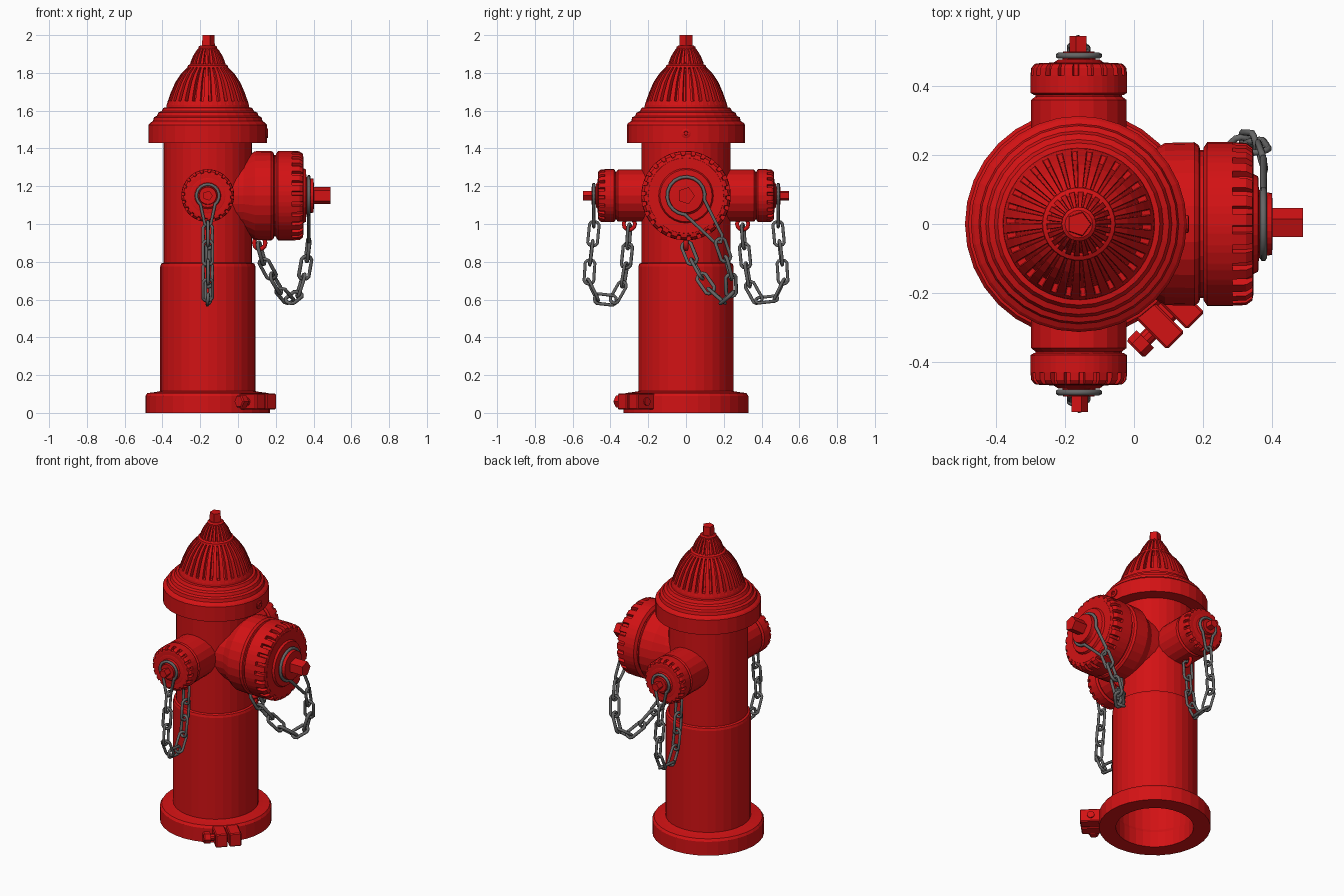
import bpy, bmesh
from math import sin, cos, pi, radians
from mathutils import Vector, Matrix

if "Cube" in bpy.data.objects:
    bpy.data.objects.remove(bpy.data.objects["Cube"])


def material(name, rgb):
    m = bpy.data.materials.new(name)
    m.diffuse_color = (*rgb, 1)
    m.use_nodes = True
    m.node_tree.nodes["Principled BSDF"].inputs["Base Color"].default_value = m.diffuse_color
    return m


RED = material("red_paint", (0.65, 0.006, 0.007))
GREY = material("chain_steel", (0.13, 0.13, 0.13))
CX, NZ = -0.16, 1.15                      # barrel axis, nozzle height


def finish(name, bm, mat=RED):
    bmesh.ops.recalc_face_normals(bm, faces=bm.faces)
    me = bpy.data.meshes.new(name)
    bm.to_mesh(me)
    bm.free()
    ob = bpy.data.objects.new(name, me)
    me.materials.append(mat)
    bpy.context.collection.objects.link(ob)
    return ob


def lathe(name, prof, n, loc=(CX, 0, 0), axis=(0, 0, 1), teeth=False, loop=False, turn=0.0):
    """Spin (radius, height[, groove radius]) points; teeth=True gives n grooves."""
    bm = bmesh.new()
    if teeth:
        angs = [((i + f) * 2 * pi / n, g) for i in range(n)
                for f, g in ((0, 0), (0.58, 0), (0.64, 1), (0.94, 1))]
    else:
        angs = [(i * 2 * pi / n + turn, 0) for i in range(n)]
    rings = []
    for p in prof:
        ring = []
        for a, g in angs:
            r = p[2] if g and len(p) > 2 else p[0]
            ring.append(bm.verts.new((r * cos(a), r * sin(a), p[1])))
        rings.append(ring)
    pairs = list(zip(rings, rings[1:]))
    if loop:
        pairs.append((rings[-1], rings[0]))
    else:
        bm.faces.new(rings[0])
        bm.faces.new(rings[-1])
    for lo, hi in pairs:
        for i in range(len(angs)):
            j = (i + 1) % len(angs)
            bm.faces.new((lo[i], lo[j], hi[j], hi[i]))
    q = Vector(axis).to_track_quat('Z', 'Y')
    bm.transform(Matrix.Translation(loc) @ q.to_matrix().to_4x4())
    return finish(name, bm)


def box(name, size, mat4):
    bm = bmesh.new()
    bmesh.ops.create_cube(bm, size=1, matrix=mat4 @ Matrix.Diagonal((*size, 1)))
    bmesh.ops.bevel(bm, geom=bm.edges[:], offset=0.006, segments=1, affect='EDGES')
    return finish(name, bm)


def wire(name, loops, radius, mat):
    cu = bpy.data.curves.new(name, 'CURVE')
    cu.dimensions = '3D'
    cu.bevel_depth, cu.bevel_resolution = radius, 1
    cu.materials.append(mat)
    for pts in loops:
        s = cu.splines.new('POLY')
        s.points.add(len(pts) - 1)
        for sp, p in zip(s.points, pts):
            sp.co = (*p, 1)
        s.use_cyclic_u = True
    ob = bpy.data.objects.new(name, cu)
    bpy.context.collection.objects.link(ob)


def tail_ring(c, u, v, r, length):
    """Round ring drawn out to a narrow tail along u."""
    c, u, v = Vector(c), Vector(u).normalized(), Vector(v).normalized()
    pts = [c + r * (cos(radians(a)) * u + sin(radians(a)) * v) for a in range(40, 321, 20)]
    w = r * 0.28
    return pts + [c + u * (length - w) - v * w, c + u * length, c + u * (length - w) + v * w]


def chain_links(path, count, width):
    """Oval links placed evenly along a path, turned alternately."""
    path = [Vector(p) for p in path]
    seg = [(b - a).length for a, b in zip(path, path[1:])]

    def at(d):
        for a, b, s in zip(path, path[1:], seg):
            if d <= s:
                return a.lerp(b, d / s)
            d -= s
        return path[-1]
    step, out = sum(seg) / count, []
    for i in range(count):
        a, b = at(i * step), at((i + 1) * step)
        d = (b - a).normalized()
        side = d.cross(Vector((0.6, 0.5, 0.3))).normalized()
        side = Matrix.Rotation(radians(35 + 90 * (i % 2)), 3, d) @ side
        half = (b - a).length * 0.5 + 0.014
        shape = [(cos(t * pi / 6), sin(t * pi / 6)) for t in range(12)]
        out.append([(a + b) / 2 + d * (half - width) * (1 if x > 0.01 else -1 if x < -0.01 else 0)
                    + d * width * x + side * width * y * (0.75 + 0.25 * abs(x)) for x, y in shape])
    return out


# Barrel with base flange, hollow underneath
lathe("barrel", [(0.23, 0), (0.33, 0), (0.33, 0.09), (0.32, 0.105), (0.28, 0.11), (0.252, 0.115),
                 (0.252, 0.775), (0.247, 0.79), (0.235, 0.795), (0.235, 1.45), (0.222, 1.44),
                 (0.222, 0.78), (0.237, 0.77), (0.237, 0.12), (0.23, 0.1)], 32, loop=True)
# Collar under the bonnet
lathe("collar", [(0.23, 1.43), (0.313, 1.43), (0.313, 1.525), (0.305, 1.535), (0.29, 1.545),
                 (0.285, 1.565), (0.27, 1.572), (0.262, 1.59), (0.245, 1.597), (0.235, 1.615),
                 (0.2, 1.62)], 32)
# Fluted bonnet, finial and pentagon operating nut
lathe("bonnet", [(0.222, 1.6), (0.218, 1.63), (0.212, 1.65, 0.21), (0.211, 1.652, 0.185),
                 (0.196, 1.695, 0.17), (0.172, 1.75, 0.148), (0.142, 1.795, 0.12),
                 (0.118, 1.82, 0.1), (0.105, 1.832)], 30, teeth=True)
lathe("finial_base", [(0.1, 1.82), (0.108, 1.828), (0.105, 1.84), (0.09, 1.848)], 30)
lathe("finial", [(0.095, 1.835), (0.092, 1.855, 0.078), (0.078, 1.89, 0.064),
                 (0.058, 1.922, 0.048), (0.05, 1.93)], 22, teeth=True)
lathe("finial_neck", [(0.05, 1.925), (0.05, 1.938), (0.04, 1.945)], 16)
lathe("top_nut", [(0.038, 1.93), (0.035, 2.0)], 5, turn=pi)

# Large front nozzle facing +x
hub, px = (CX, 0, NZ), (1, 0, 0)
lathe("large_nozzle", [(0.2, 0.05), (0.2, 0.19), (0.235, 0.25), (0.237, 0.335), (0.228, 0.348),
                       (0.215, 0.352), (0.215, 0.38)], 28, hub, px)
lathe("large_cap", [(0.222, 0.362), (0.237, 0.372), (0.237, 0.445), (0.237, 0.446, 0.216),
                    (0.235, 0.485, 0.216), (0.222, 0.503, 0.21), (0.205, 0.506)],
      26, hub, px, teeth=True)
lathe("large_cap_face", [(0.205, 0.5), (0.2, 0.507), (0.145, 0.507), (0.138, 0.52),
                         (0.1, 0.522), (0.092, 0.535), (0.09, 0.56), (0.05, 0.562)], 28, hub, px)
lathe("large_cap_nut", [(0.047, 0.55), (0.047, 0.65)], 5, hub, px)

# Pair of side nozzles
for side, s in (("front", -1), ("back", 1)):
    d = (0, s, 0)
    lathe(side + "_nozzle", [(0.138, 0.1), (0.138, 0.36), (0.125, 0.37), (0.125, 0.39)],
          20, hub, d)
    lathe(side + "_cap", [(0.13, 0.374), (0.14, 0.38), (0.14, 0.43), (0.14, 0.431, 0.124),
                          (0.138, 0.452, 0.124), (0.128, 0.464, 0.12), (0.115, 0.466)],
          20, hub, d, teeth=True)
    lathe(side + "_cap_face", [(0.115, 0.46), (0.09, 0.467), (0.07, 0.469), (0.062, 0.476),
                               (0.048, 0.477), (0.046, 0.5)], 20, hub, d)
    lathe(side + "_cap_nut", [(0.027, 0.49), (0.027, 0.545)], 5, hub, d)
    wire(side + "_chain_eye", [[(CX, s * 0.3 + 0.03 * cos(a * pi / 6), 1.0 + 0.03 * sin(a * pi / 6))
                                for a in range(12)]], 0.012, RED)
    yz = [(0.485, 1.0), (0.50, 0.85), (0.52, 0.71), (0.48, 0.61), (0.41, 0.575), (0.35, 0.62),
          (0.325, 0.72), (0.31, 0.85), (0.30, 0.985)]
    links = chain_links([(CX, s * y, z) for y, z in yz], 9, 0.034)
    ring = tail_ring((CX, s * 0.488, NZ), (0, 0, -1), (1, 0, 0), 0.06, 0.165)
    wire(side + "_chain", [ring] + links, 0.009, GREY)

# Large cap chain and its eye
wire("large_chain_eye", [[(0.115 + 0.03 * cos(a * pi / 6), 0, 0.9 + 0.033 * sin(a * pi / 6))
                          for a in range(12)]], 0.013, RED)
big_path = [(0.375, 0.18, 0.91), (0.36, 0.225, 0.78), (0.335, 0.25, 0.66), (0.29, 0.22, 0.575),
            (0.24, 0.15, 0.62), (0.18, 0.08, 0.72), (0.12, 0.02, 0.83), (0.11, 0.0, 0.89)]
big_ring = tail_ring((0.375, 0, NZ), (0, 0.6, -0.8), (0, 0.8, 0.6), 0.1, 0.31)
wire("large_chain", [big_ring] + chain_links(big_path, 8, 0.036), 0.01, GREY)

# Set screw on the collar
lathe("collar_screw", [(0.026, 0.3), (0.026, 0.317), (0.018, 0.32), (0.012, 0.32), (0.01, 0.314)],
      12, (CX, 0, 1.48), px)

# Clamp ears and bolt on the base flange, on the 45 degree corner
frame = Matrix.Translation((CX, 0, 0.06)) @ Matrix.Rotation(radians(-45), 4, 'Z')
for i, (y, length) in enumerate(((-0.041, 0.072), (0.041, 0.072))):
    box(f"clamp_ear_{i + 1}", (0.15, length, 0.085), frame @ Matrix.Translation((0.363, y, 0)))
box("clamp_web", (0.1, 0.14, 0.06), frame @ Matrix.Translation((0.34, 0, 0)))
tangent = Vector((-1, -1, 0)).normalized()
bolt_at = frame @ Vector((0.372, 0, 0))
lathe("clamp_bolt", [(0.022, -0.085), (0.022, 0.14)], 10, bolt_at, tangent)
lathe("clamp_bolt_head", [(0.036, 0.1), (0.036, 0.135), (0.03, 0.142)], 6, bolt_at, tangent)
